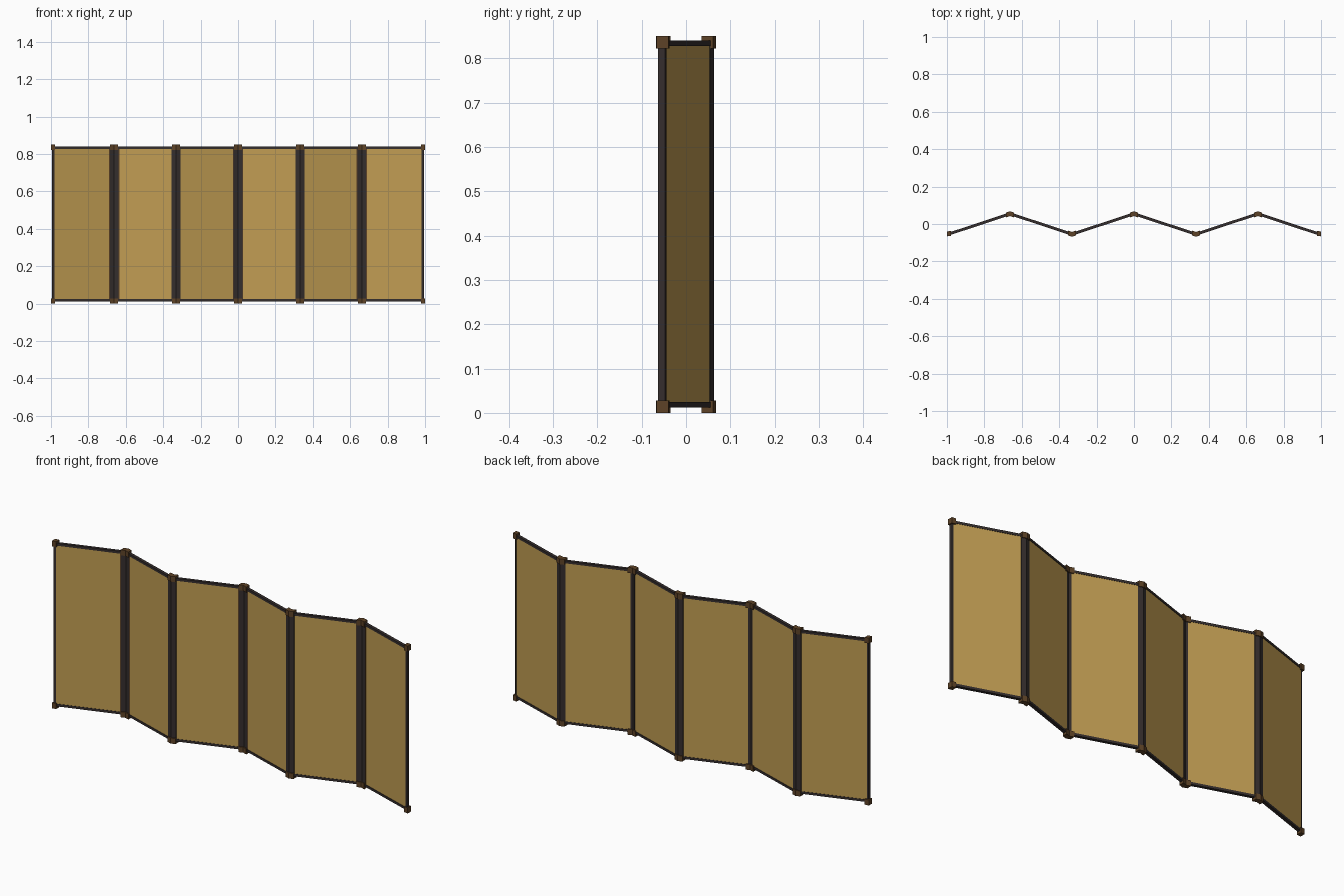
import bpy

default = bpy.data.objects.get("Cube")
if default:
    bpy.data.objects.remove(default)


def material(name, rgb):
    m = bpy.data.materials.new(name)
    m.use_nodes = True
    m.diffuse_color = (*rgb, 1)
    m.node_tree.nodes["Principled BSDF"].inputs["Base Color"].default_value = (*rgb, 1)
    return m


GOLD = material("gold_leaf", (0.53, 0.335, 0.085))
LACQUER = material("dark_lacquer", (0.035, 0.027, 0.026))
BRONZE = material("brown_bronze", (0.11, 0.055, 0.02))

END = 0.994          # outer edge of the screen
PITCH = END / 3      # width of one panel
FRONT_Y, BACK_Y = -0.055, 0.055
BOTTOM, TOP = 0.012, 0.84
HALF = 0.008         # half the frame thickness


def fold_y(x):
    """Depth of the zigzag centre line at x."""
    t = abs(x) / PITCH % 2
    t = t if t <= 1 else 2 - t
    return BACK_Y + (FRONT_Y - BACK_Y) * t


def strip(name, x0, x1, z0, z1, near, far, mat):
    """Slab lying within one panel, following its slant, mitred at the folds."""
    verts = [(x, fold_y(x) + d, z) for z in (z0, z1)
             for x, d in ((x0, near), (x1, near), (x1, far), (x0, far))]
    faces = [(3, 2, 1, 0), (4, 5, 6, 7)]
    faces += [(i, (i + 1) % 4, (i + 1) % 4 + 4, i + 4) for i in range(4)]
    mesh = bpy.data.meshes.new(name)
    mesh.from_pydata(verts, [], faces)
    mesh.materials.append(mat)
    obj = bpy.data.objects.new(name, mesh)
    bpy.context.collection.objects.link(obj)
    return obj


for n in range(6):
    left, right = -END + n * PITCH, -END + (n + 1) * PITCH
    label = f"panel_{n + 1}"

    # Gilded leaf
    strip(f"{label}_leaf", left + 0.006, right - 0.006, BOTTOM + 0.006, TOP - 0.006,
          -0.006, 0.006, GOLD)

    # Top and bottom rails
    for part, z in (("bottom_rail", BOTTOM), ("top_rail", TOP - 0.012)):
        strip(f"{label}_{part}", left, right, z, z + 0.012, -HALF, HALF, LACQUER)

    # Upright stiles and corner mounts, on either side
    for side, edge, inward in (("start", left, 1), ("end", right, -1)):
        outer = abs(edge) > END - 0.01
        rear_fold = fold_y(edge) > 0
        front_width = 0.012 if outer else 0.023
        back_width = 0.008 if outer else 0.023 if rear_fold else 0.012

        def span(start, width):
            return sorted((edge + inward * start, edge + inward * (start + width)))

        z0, z1 = BOTTOM + 0.012, TOP - 0.012
        strip(f"{label}_{side}_front_stile", *span(0, front_width), z0, z1, -HALF, 0, LACQUER)
        strip(f"{label}_{side}_back_stile", *span(0, back_width), z0, z1, 0, HALF, LACQUER)
        if rear_fold:
            strip(f"{label}_{side}_bead", *span(front_width, 0.005), z0, z1,
                  -0.007, 0, BRONZE)

        # Mounts wrap the corners; at the outer ends they overhang slightly
        start = -0.006 if outer else 0
        for part, z in (("bottom_mount", 0), ("top_mount", 0.822)):
            strip(f"{label}_{side}_{part}", *span(start, 0.022), z, z + 0.028,
                  -0.013, 0.013, BRONZE)
